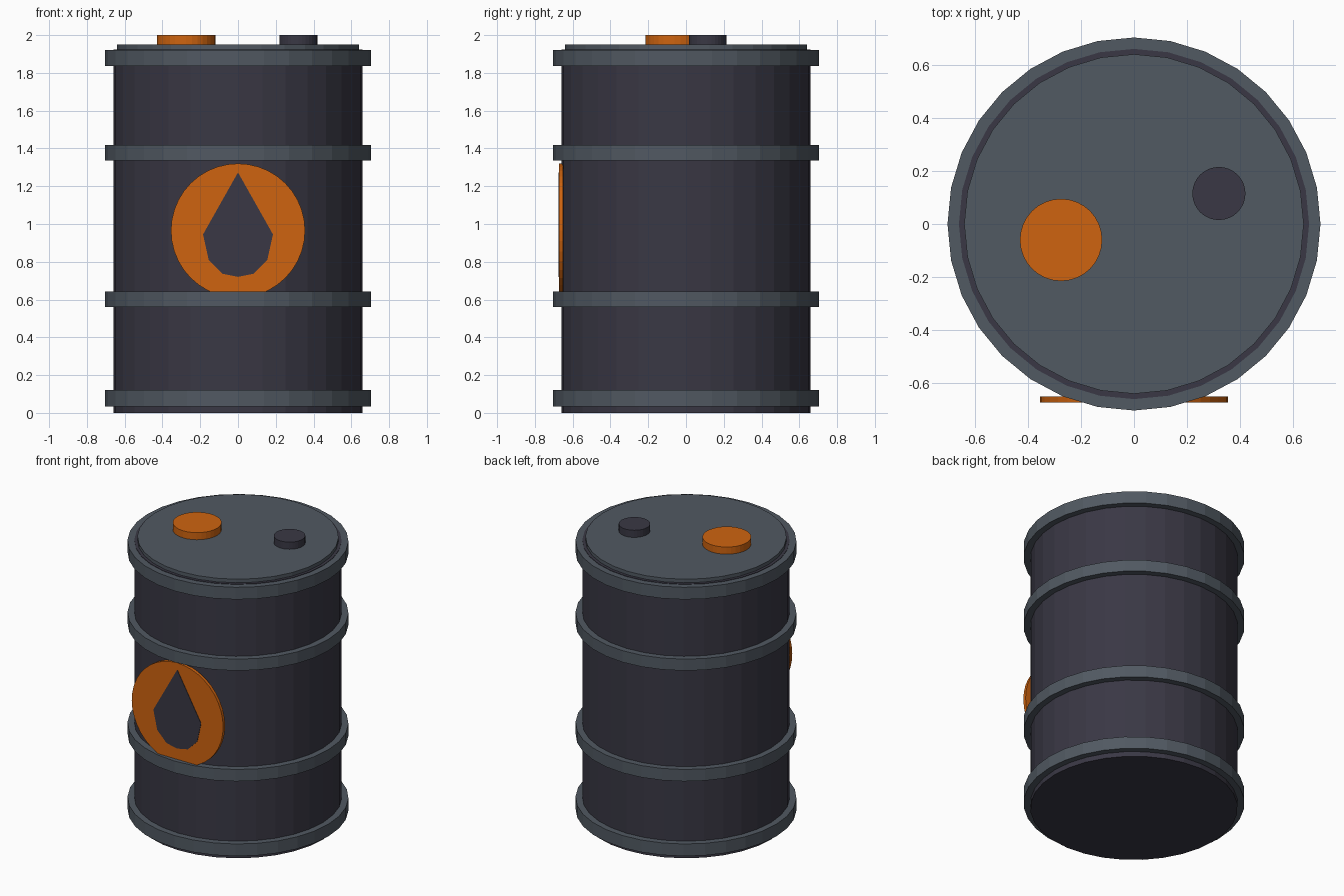
import bpy, bmesh, math
from mathutils import Matrix

cube = bpy.data.objects.get("Cube")
if cube:
    bpy.data.objects.remove(cube, do_unlink=True)


def material(name, rgb):
    mat = bpy.data.materials.new(name)
    mat.use_nodes = True
    color = (*rgb, 1)
    mat.diffuse_color = color
    mat.node_tree.nodes["Principled BSDF"].inputs["Base Color"].default_value = color
    return mat


dark = material("dark_steel", (0.041, 0.039, 0.058))
slate = material("slate_steel", (0.082, 0.1, 0.122))
orange = material("orange_paint", (0.62, 0.127, 0.005))


def finish(name, bm, mat):
    bmesh.ops.recalc_face_normals(bm, faces=bm.faces)
    mesh = bpy.data.meshes.new(name)
    bm.to_mesh(mesh)
    bm.free()
    mesh.materials.append(mat)
    obj = bpy.data.objects.new(name, mesh)
    bpy.context.collection.objects.link(obj)
    return obj


def prism(name, outline, low, high, mat, matrix=Matrix()):
    """Extrude a flat outline from low to high along z, then place it."""
    bm = bmesh.new()
    face = bm.faces.new([bm.verts.new((x, y, low)) for x, y in outline])
    top = bmesh.ops.extrude_face_region(bm, geom=[face])["geom"]
    verts = [v for v in top if isinstance(v, bmesh.types.BMVert)]
    bmesh.ops.translate(bm, verts=verts, vec=(0, 0, high - low))
    bm.transform(matrix)
    return finish(name, bm, mat)


def circle(radius, sides=32, x=0, y=0):
    step = math.tau / sides
    return [(x + radius * math.cos(i * step), y + radius * math.sin(i * step))
            for i in range(sides)]


def hoop(name, low, high, inner, outer, mat, sides=32):
    """Flat-sided band with a rectangular section."""
    bm = bmesh.new()
    section = [(inner, low), (outer, low), (outer, high), (inner, high)]
    loops = [[bm.verts.new((x, y, z)) for x, y in circle(r, sides)] for r, z in section]
    for k in range(4):
        a, b = loops[k], loops[(k + 1) % 4]
        for i in range(sides):
            j = (i + 1) % sides
            bm.faces.new((a[i], a[j], b[j], b[i]))
    return finish(name, bm, mat)


# Drum shell and lid
prism("drum_body", circle(0.66), 0, 1.925, dark)
prism("drum_lid", circle(0.64), 1.9, 1.95, slate)

# Reinforcing hoops
hoops = {"bottom": (0.035, 0.12), "lower": (0.56, 0.643),
         "upper": (1.337, 1.418), "top": (1.837, 1.922)}
for label, (low, high) in hoops.items():
    hoop(label + "_hoop", low, high, 0.65, 0.703, slate)

# Caps on the lid
prism("large_cap", circle(0.155, 32, -0.275, -0.06), 1.93, 2, orange)
prism("small_cap", circle(0.1, 32, 0.32, 0.115), 1.93, 2, dark)

# Round badge with a drop, standing upright on the front
upright = Matrix.Translation((0, 0, 0.965)) @ Matrix.Rotation(math.pi / 2, 4, "X")
prism("badge_disc", circle(0.355, 40), 0.65, 0.672, orange, upright)
half = [(0.083, -0.228), (0.155, -0.155), (0.185, -0.02)]
drop = [(0, -0.245)] + half + [(0, 0.308)] + [(-x, y) for x, y in reversed(half)]
prism("badge_drop", drop, 0.668, 0.675, dark, upright)
